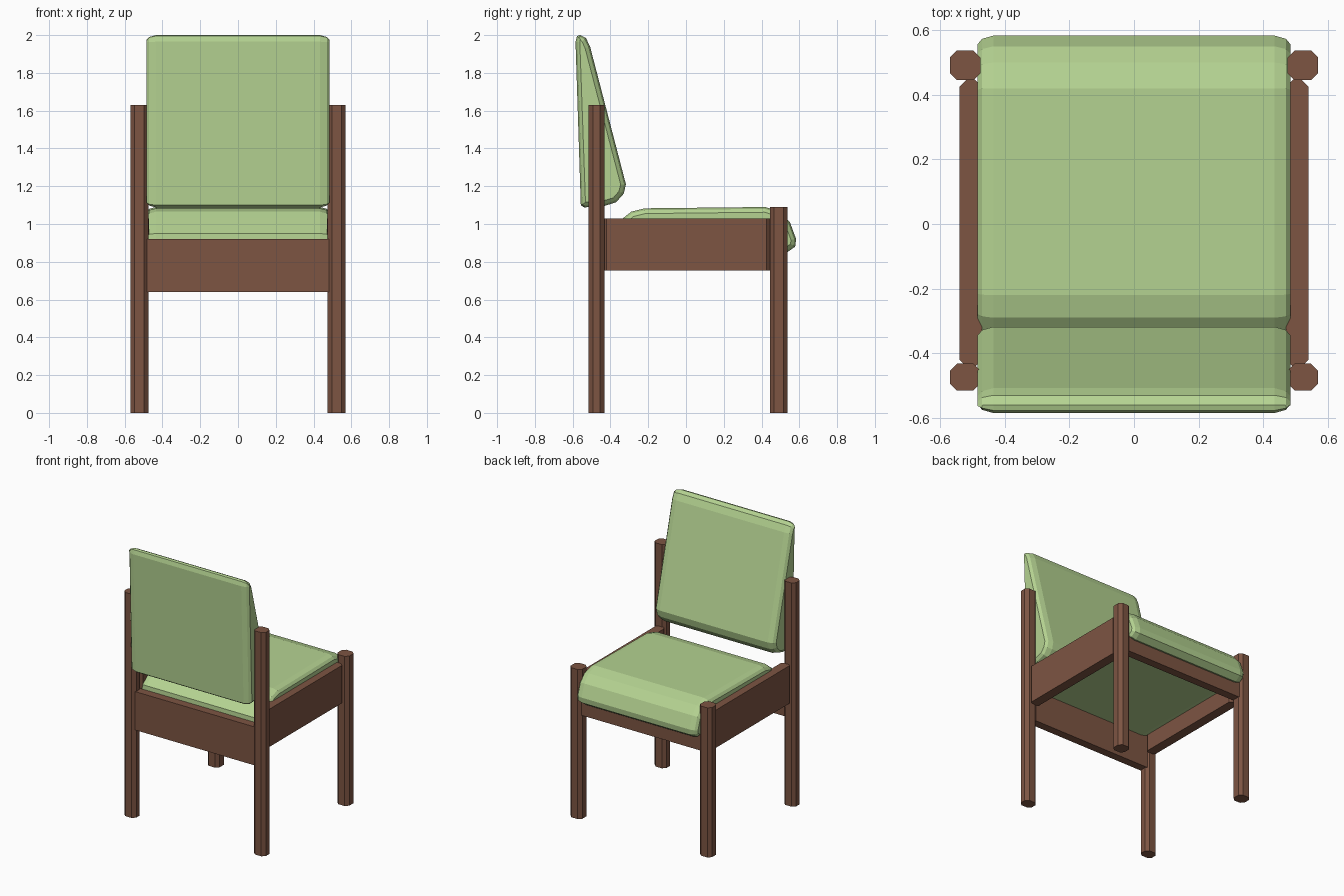
import bpy, bmesh
from mathutils import Vector

if "Cube" in bpy.data.objects:
    bpy.data.objects.remove(bpy.data.objects["Cube"])


def material(name, rgb):
    m = bpy.data.materials.new(name)
    m.diffuse_color = (*rgb, 1)
    m.use_nodes = True
    m.node_tree.nodes["Principled BSDF"].inputs["Base Color"].default_value = m.diffuse_color
    return m


wood = material("brown wood", (0.205, 0.09, 0.055))
fabric = material("light green fabric", (0.46, 0.65, 0.285))


def finish(name, bm, mat):
    bmesh.ops.recalc_face_normals(bm, faces=bm.faces)
    me = bpy.data.meshes.new(name)
    bm.to_mesh(me)
    bm.free()
    me.materials.append(mat)
    ob = bpy.data.objects.new(name, me)
    bpy.context.collection.objects.link(ob)
    return ob


def post(name, x0, x1, y0, y1, z0, z1, chamfer):
    """Upright block with chamfered vertical edges."""
    bm = bmesh.new()
    bmesh.ops.create_cube(bm, size=1)
    for v in bm.verts:
        v.co = Vector(((x0 + x1) / 2 + v.co.x * (x1 - x0),
                       (y0 + y1) / 2 + v.co.y * (y1 - y0),
                       (z0 + z1) / 2 + v.co.z * (z1 - z0)))
    edges = [e for e in bm.edges
             if abs(e.verts[0].co.z - e.verts[1].co.z) > 0.01]
    if chamfer:
        bmesh.ops.bevel(bm, geom=edges, offset=chamfer, segments=1,
                        affect='EDGES')
    return finish(name, bm, wood)


def inset(profile, d):
    """Shrink a closed clockwise (y, z) profile by d."""
    pts = [Vector(p) for p in profile]
    out = []
    for i, p in enumerate(pts):
        a = (p - pts[i - 1]).normalized()
        b = (pts[(i + 1) % len(pts)] - p).normalized()
        t = (a + b).normalized()
        out.append(p + Vector((t.y, -t.x)) * d)
    return out


def cushion(name, profile):
    """Side profile lofted across x with rounded ends."""
    bm = bmesh.new()
    half = [(0.485, 0.028), (0.47, 0.01), (0.435, 0.0)]
    stations = [(-x, d) for x, d in half] + half[::-1]
    rings = [[bm.verts.new((x, p.x, p.y)) for p in inset(profile, d)]
             for x, d in stations]
    n = len(profile)
    for r, s in zip(rings, rings[1:]):
        for i in range(n):
            j = (i + 1) % n
            bm.faces.new((r[i], r[j], s[j], s[i]))
    bm.faces.new(rings[0])
    bm.faces.new(rings[-1][::-1])
    return finish(name, bm, fabric)


# Legs and side rails, left and right
for side, s in (("left", -1), ("right", 1)):
    def xs(a, b):
        return sorted((s * a, s * b))
    post(side + "_back_leg", *xs(0.475, 0.57), -0.515, -0.432, 0, 1.63, 0.022)
    post(side + "_front_leg", *xs(0.475, 0.57), 0.445, 0.537, 0, 1.09, 0.022)
    post(side + "_side_rail", *xs(0.47, 0.54), -0.445, 0.45, 0.755, 1.03, 0.025)

# Cross rails
post("back_rail", -0.485, 0.485, -0.50, -0.44, 0.64, 0.92, 0)
post("front_rail", -0.485, 0.485, 0.46, 0.52, 0.755, 0.92, 0)

# Seat cushion rolling over the front rail
cushion("seat", [(-0.44, 0.87), (-0.435, 0.95), (-0.335, 1.03),
                 (-0.29, 1.065), (-0.22, 1.083), (0.42, 1.09),
                 (0.50, 1.065), (0.55, 1.01), (0.583, 0.92),
                 (0.578, 0.88), (0.535, 0.85), (0.44, 0.87)])

# Wedge shaped backrest cushion
cushion("backrest", [(-0.557, 1.10), (-0.585, 1.965), (-0.577, 1.995),
                     (-0.56, 2.0), (-0.53, 1.985), (-0.508, 1.94),
                     (-0.318, 1.21), (-0.33, 1.16), (-0.37, 1.115),
                     (-0.44, 1.093), (-0.54, 1.088)])
